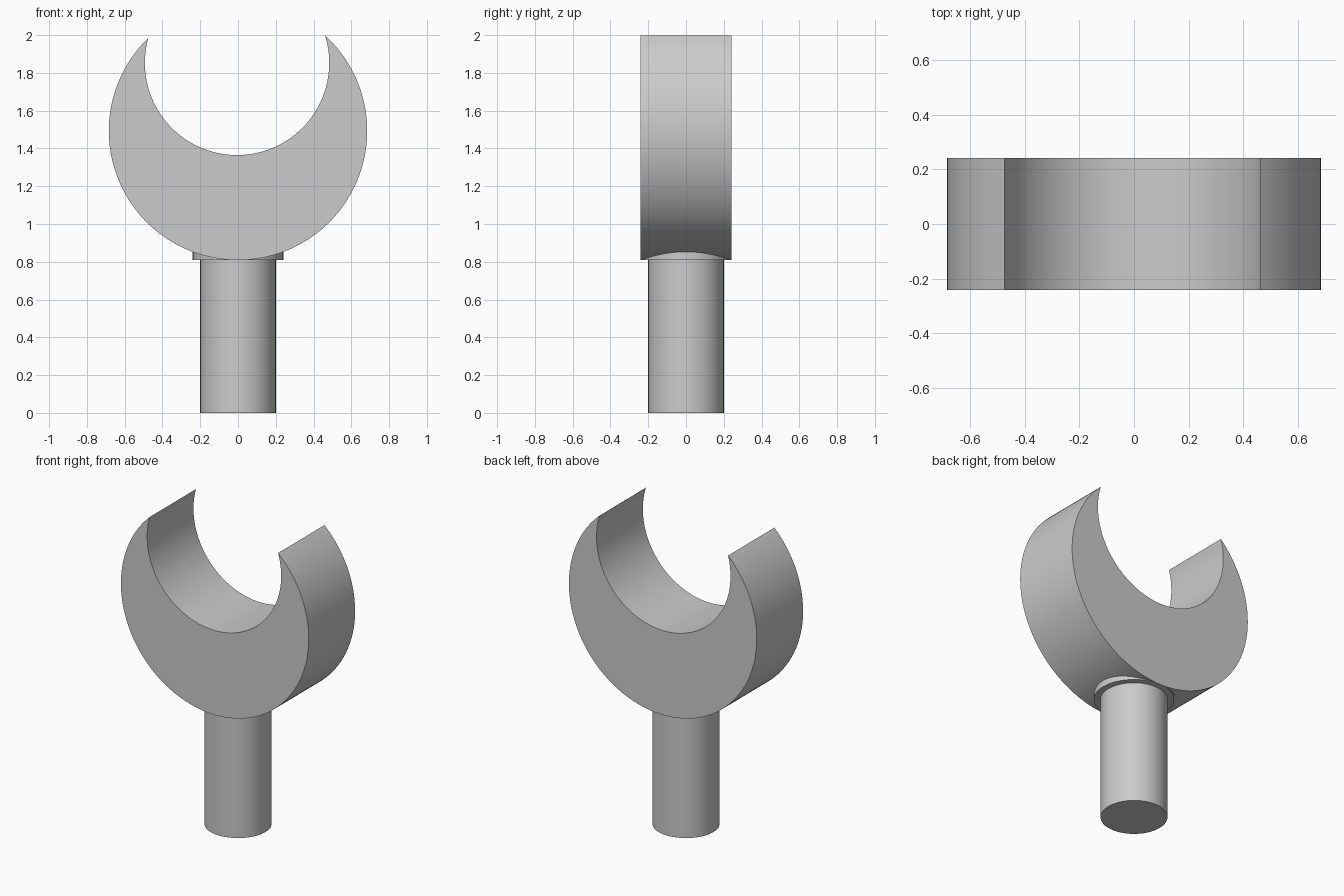
import bpy
import bmesh
from math import acos, cos, pi, sin
from mathutils import Vector

cube = bpy.data.objects.get("Cube")
if cube:
    bpy.data.objects.remove(cube, do_unlink=True)

# Single plain grey
grey = bpy.data.materials.new("plain grey")
grey.use_nodes = True
colour = (0.6, 0.6, 0.6, 1)
grey.diffuse_color = colour
grey.node_tree.nodes["Principled BSDF"].inputs["Base Color"].default_value = colour


def finish(obj, name):
    obj.name = name
    obj.data.materials.append(grey)
    bpy.ops.object.select_all(action="DESELECT")
    obj.select_set(True)
    bpy.context.view_layer.objects.active = obj
    bpy.ops.object.shade_smooth_by_angle(angle=pi / 6)


def cylinder(name, radius, bottom, top):
    bpy.ops.mesh.primitive_cylinder_add(
        vertices=96, radius=radius, depth=top - bottom, location=(0, 0, (bottom + top) / 2))
    finish(bpy.context.object, name)


def arc(centre, radius, start, end, steps):
    angles = [start + (end - start) * i / steps for i in range(steps + 1)]
    return [centre + radius * Vector((cos(a), sin(a))) for a in angles]


# Crescent cradle: a disc with a slightly off-centre round bite
outer_c, outer_r = Vector((0, 1.493)), 0.684
inner_c, inner_r = Vector((-0.005, 1.853)), 0.488
half_depth = 0.241
axis = inner_c - outer_c
dist = axis.length
lean = Vector((0, 1)).angle_signed(axis)
up = pi / 2 - lean
outer_half = acos((dist**2 + outer_r**2 - inner_r**2) / (2 * dist * outer_r))
inner_half = acos((dist**2 + inner_r**2 - outer_r**2) / (-2 * dist * inner_r))
outer = arc(outer_c, outer_r, up - outer_half, up + outer_half - 2 * pi, 120)
inner = arc(inner_c, inner_r, up + inner_half - 2 * pi, up - inner_half, 90)
outline = outer + inner[1:-1]

bm = bmesh.new()
face = bm.faces.new([bm.verts.new((p.x, -half_depth, p.y)) for p in outline])
extruded = bmesh.ops.extrude_face_region(bm, geom=[face], use_keep_orig=True)
back = [v for v in extruded["geom"] if isinstance(v, bmesh.types.BMVert)]
bmesh.ops.translate(bm, verts=back, vec=(0, 2 * half_depth, 0))
bmesh.ops.recalc_face_normals(bm, faces=bm.faces)
mesh = bpy.data.meshes.new("crescent_cradle")
bm.to_mesh(mesh)
bm.free()
cradle = bpy.data.objects.new("crescent_cradle", mesh)
bpy.context.collection.objects.link(cradle)
finish(cradle, "crescent_cradle")

# Thin collar sunk into the cradle, and the round post below it
cylinder("collar", 0.24, 0.81, 0.9)
cylinder("post", 0.2, 0, 0.85)
